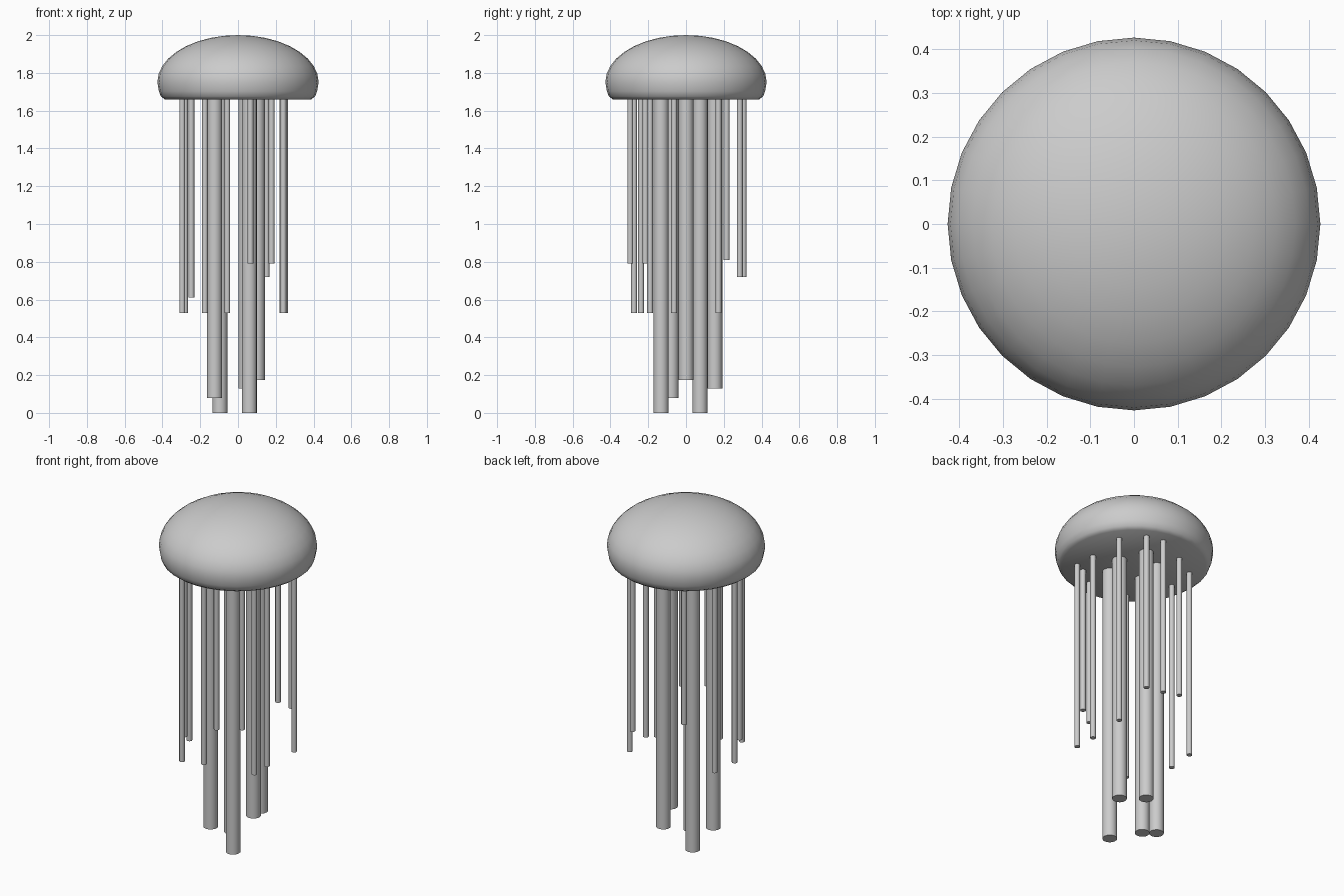
import bpy, bmesh, math

if "Cube" in bpy.data.objects:
    bpy.data.objects.remove(bpy.data.objects["Cube"])


def finish(bm, name, angle):
    bmesh.ops.recalc_face_normals(bm, faces=bm.faces)
    mesh = bpy.data.meshes.new(name)
    bm.to_mesh(mesh)
    bm.free()
    obj = bpy.data.objects.new(name, mesh)
    bpy.context.collection.objects.link(obj)
    bpy.ops.object.select_all(action='DESELECT')
    obj.select_set(True)
    bpy.context.view_layer.objects.active = obj
    bpy.ops.object.shade_smooth_by_angle(angle=math.radians(angle))
    return obj


def lathe(name, profile, sides, angle):
    # Spin a radius/height profile around z; zero radius makes a pole
    bm = bmesh.new()
    rings = []
    for r, z in profile:
        n = sides if r > 1e-5 else 1
        rings.append([bm.verts.new((r * math.cos(2 * math.pi * i / sides),
                                    r * math.sin(2 * math.pi * i / sides), z))
                      for i in range(n)])
    for a, b in zip(rings, rings[1:]):
        for i in range(sides):
            j = (i + 1) % sides
            if len(a) == 1:
                bm.faces.new((a[0], b[i], b[j]))
            else:
                bm.faces.new((a[i], b[i], b[j], a[j]))
    bm.faces.new(rings[-1])
    return finish(bm, name, angle)


def tentacle(name, x, y, bottom, radius, sides):
    bm = bmesh.new()
    top = 1.665
    bmesh.ops.create_cone(bm, cap_ends=True, segments=sides, radius1=radius,
                          radius2=radius, depth=top - bottom)
    obj = finish(bm, name, 50)
    obj.location = (x, y, (top + bottom) / 2)


# Bell: half-ellipse dome with a tucked rim and flat underside
dome = [(0.427 * math.sin(t), 1.75 + 0.25 * math.cos(t))
        for t in (math.pi / 2 * i / 9 for i in range(10))]
dome[0] = (0, 2.0)
lathe("bell", dome + [(0.419, 1.703), (0.408, 1.675), (0.388, 1.66)], 32, 60)

# Thick inner arms: x, y, bottom height
thick = [(0.102, 0.0, 0.175), (0.042, 0.152, 0.13), (-0.096, 0.074, 0.0),
         (-0.124, -0.079, 0.08), (0.06, -0.132, 0.0)]
for i, (x, y, z) in enumerate(thick):
    tentacle(f"inner_arm_{i + 1}", x, y, z, 0.04, 16)

# Thin outer tentacles: x, y, bottom height
thin = [(0.24, -0.19, 0.53), (0.178, -0.215, 0.79), (0.066, -0.295, 0.79),
        (0.235, -0.063, 0.53), (0.249, 0.172, 0.53), (0.151, 0.285, 0.72),
        (0.05, 0.305, 0.72), (-0.138, 0.215, 0.81), (-0.295, -0.035, 0.53),
        (-0.28, 0.13, 0.53), (-0.175, -0.275, 0.53), (-0.057, -0.238, 0.53),
        (-0.247, -0.15, 0.61)]
for i, (x, y, z) in enumerate(thin):
    tentacle(f"outer_tentacle_{i + 1}", x, y, z, 0.0155, 12)
